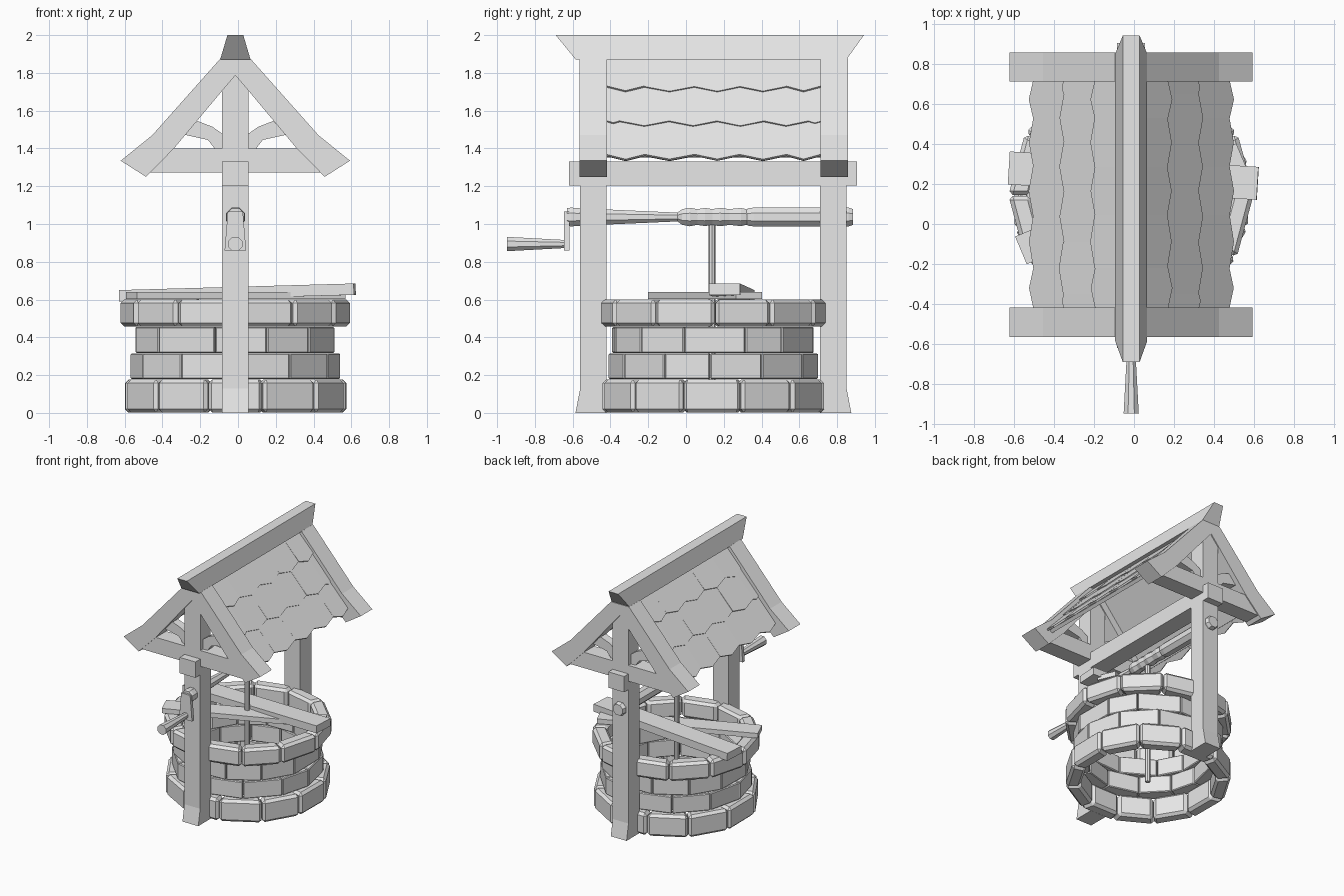
import bpy, bmesh, math, random
from mathutils import Vector

if "Cube" in bpy.data.objects:
    bpy.data.objects.remove(bpy.data.objects["Cube"])

random.seed(4)
CX, CY = -0.014, 0.145          # centre of the well shaft
grey = bpy.data.materials.new("plain grey")
grey.diffuse_color = (0.8, 0.8, 0.8, 1)
grey.use_nodes = True
grey.node_tree.nodes["Principled BSDF"].inputs["Base Color"].default_value = grey.diffuse_color


def finish(name, bm):
    bmesh.ops.recalc_face_normals(bm, faces=bm.faces)
    me = bpy.data.meshes.new(name)
    bm.to_mesh(me)
    bm.free()
    me.materials.append(grey)
    ob = bpy.data.objects.new(name, me)
    bpy.context.collection.objects.link(ob)
    return ob


def loft(bm, a, b):
    """Closed solid between two matching outlines."""
    va = [bm.verts.new(p) for p in a]
    vb = [bm.verts.new(p) for p in b]
    n = len(va)
    bm.faces.new(va)
    bm.faces.new(vb[::-1])
    for i in range(n):
        j = (i + 1) % n
        bm.faces.new((va[i], vb[i], vb[j], va[j]))


def prism_y(name, outline, y0, y1):
    """Outline in x (from the centre) and z, pushed along y."""
    bm = bmesh.new()
    loft(bm, [(CX + x, y0, z) for x, z in outline], [(CX + x, y1, z) for x, z in outline])
    return finish(name, bm)


def lathe_y(name, profile, z, sides=8):
    """Rod along y from (y, radius) pairs."""
    bm = bmesh.new()
    rings = []
    for y, r in profile:
        rings.append([bm.verts.new((CX + r * math.cos(t), y, z + r * math.sin(t)))
                      for t in [2 * math.pi * (k + .5) / sides for k in range(sides)]])
    for a, b in zip(rings, rings[1:]):
        for i in range(sides):
            j = (i + 1) % sides
            bm.faces.new((a[i], a[j], b[j], b[i]))
    bm.faces.new(rings[0])
    bm.faces.new(rings[-1][::-1])
    return finish(name, bm)


def plank(name, p0, p1, width, thick):
    p0, p1 = Vector(p0), Vector(p1)
    d = (p1 - p0).normalized()
    side = d.cross(Vector((0, 0, 1))).normalized() * width / 2
    up = side.cross(d).normalized() * thick / 2
    bm = bmesh.new()
    loft(bm, *[[p + side + up, p - side + up, p - side - up, p + side - up] for p in (p0, p1)])
    return finish(name, bm)


# Brick rings: radius, bottom, top, start angle, angle jitter, chamfer
rings = [(.606, 0.0, .178, 15, 1.5, .02), (.556, .178, .316, 0, 3, .006),
         (.547, .316, .456, 15, 4, .006), (.613, .456, .602, 0, 1, .02)]
for n, (R, z0, z1, start, jit, cham) in enumerate(rings):
    cuts = [math.radians(start + 30 * k + random.uniform(-jit, jit)) for k in range(12)]
    cuts.append(cuts[0] + 2 * math.pi)
    bm = bmesh.new()
    for a, b in zip(cuts, cuts[1:]):
        gap = .004
        lo, hi = [[(CX + r * math.cos(t), CY + r * math.sin(t), z)
                   for r, t in ((R, a + gap), (R, b - gap), (R - .11, b - gap), (R - .11, a + gap))]
                  for z in (z0 + .001, z1 - .001)]
        loft(bm, lo, hi)
    ob = finish("brick_ring_%d" % (n + 1), bm)
    bev = ob.modifiers.new("chamfer", "BEVEL")
    bev.width = cham
    bev.segments = 1

# Posts, flared outward at the foot, mirrored front to back
post = [(-.42, 0), (-.585, 0), (-.56, .13), (-.56, 1.21), (-.42, 1.21)]
for name, s in (("front_post", 1), ("back_post", -1)):
    bm = bmesh.new()
    pts = [(CY + s * (y - CY), z) for y, z in post]
    loft(bm, [(CX - .07, y, z) for y, z in pts], [(CX + .07, y, z) for y, z in pts])
    finish(name, bm)

# Long beam lying on the posts
prism_y("top_beam", [(-.07, 1.205), (.07, 1.205), (.07, 1.332), (-.07, 1.332)], -.62, .905)

# Gable frames
rafter = [(0, 1.875), (.08, 1.875), (.44, 1.47), (.607, 1.335), (.473, 1.25),
          (.325, 1.40), (.07, 1.705), (0, 1.787)]
brace = [(.20, 1.545), (.122, 1.515), (.065, 1.475), (.065, 1.40), (.11, 1.40),
         (.145, 1.445), (.28, 1.475)]
for label, y0, y1 in (("front", -.565, -.418), ("back", .712, .858)):
    for side, s in (("left", -1), ("right", 1)):
        prism_y(f"{label}_{side}_rafter", [(s * x, z) for x, z in rafter], y0, y1)
        prism_y(f"{label}_{side}_brace", [(s * x, z) for x, z in brace], y0 + .04, y1 - .04)
    prism_y(f"{label}_tie", [(-.45, 1.273), (.45, 1.273), (.33, 1.4), (-.33, 1.4)],
            y0 + .008, y1 - .008)
    prism_y(f"{label}_king_post", [(-.07, 1.39), (.07, 1.39), (.07, 1.72), (0, 1.8), (-.07, 1.72)],
            y0 + .008, y1 - .008)

# Ridge cap, wider at the foot and longer at the top
bm = bmesh.new()
loft(bm, [(CX - .08, -.585, 1.872), (CX + .08, -.585, 1.872), (CX + .08, .85, 1.872), (CX - .08, .85, 1.872)],
     [(CX - .042, -.69, 2), (CX + .042, -.69, 2), (CX + .042, .942, 2), (CX - .042, .942, 2)])
finish("ridge_cap", bm)

# Roof boards and shingles on both slopes
edges_a = [-.42, -.22, .045, .285, .53, .715]
edges_b = [-.42, -.35, -.09, .165, .41, .65, .715]
rows = [(0, .20, edges_a), (.17, .44, edges_b), (.41, .675, edges_a)]
for side, s in (("left", -1), ("right", 1)):
    down = Vector((s * .45, 0, -.53)).normalized()
    out = Vector((s * .53, 0, .45)).normalized()
    top = Vector((CX + s * .045, 0, 1.875))

    def at(y, d, h):
        return top + down * d + out * h + Vector((0, y, 0))

    bm = bmesh.new()
    board = [(-.425, 0), (.72, 0), (.72, .655), (-.425, .655)]
    loft(bm, [at(y, d, -.035) for y, d in board], [at(y, d, -.008) for y, d in board])
    finish(f"{side}_roof_board", bm)
    bm = bmesh.new()
    for d0, d1, cuts in rows:
        for y0, y1 in zip(cuts, cuts[1:]):
            tip = min(.033, (y1 - y0) * .2)
            lift = random.uniform(.008, .014)
            tile = [(y0, d0, 0), (y1, d0, 0), (y1, d1, lift),
                    ((y0 + y1) / 2, d1 + tip, lift), (y0, d1, lift)]
            loft(bm, [at(y, d, h - .014) for y, d, h in tile], [at(y, d, h) for y, d, h in tile])
    finish(f"{side}_shingles", bm)

# Winch rod with its wound rope, crank and handle
lathe_y("winch_rod", [(-.63, .05), (-.61, .054), (-.56, .05), (-.04, .025), (.3, .03), (.33, .05),
                      (.36, .054), (.86, .054), (.885, .045)], 1.037)
lathe_y("rope_coil", [(-.045, .025), (-.02, .045), (.02, .053), (.06, .045), (.1, .052), (.14, .045),
                      (.18, .053), (.23, .045), (.29, .052), (.34, .04)], 1.037)
prism_y("crank_arm", [(-.057, .86), (.057, .86), (.04, 1.065), (-.04, 1.065)], -.645, -.618)
lathe_y("crank_handle", [(-.948, .041), (-.64, .023)], .894)

# Hanging rope
bm = bmesh.new()
ring = [(CX + .019 * math.cos(k * math.pi / 4), .138 + .019 * math.sin(k * math.pi / 4)) for k in range(8)]
loft(bm, [(x, y, .02) for x, y in ring], [(x, y, 1.03) for x, y in ring])
finish("hanging_rope", bm)

# Loose planks across the mouth
plank("upper_plank", (-.625, .28, .62), (.618, .203, .655), .165, .06)
plank("lower_plank", (-.565, -.132, .622), (.54, .333, .622), .15, .038)
